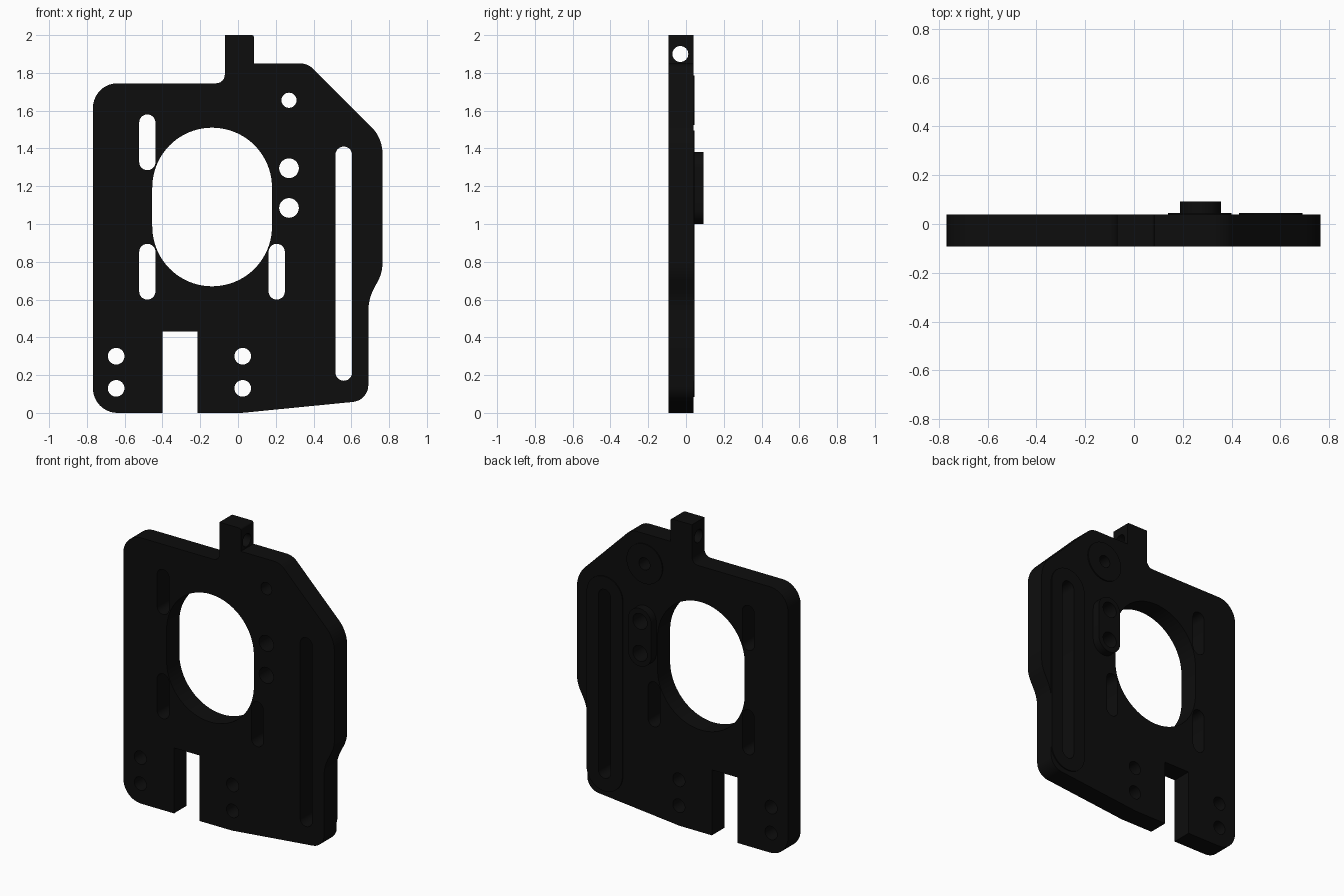
import bpy, bmesh, math
from mathutils import Vector

if "Cube" in bpy.data.objects:
    bpy.data.objects.remove(bpy.data.objects["Cube"])

black = bpy.data.materials.new("black")
black.diffuse_color = (0.004, 0.004, 0.004, 1)
black.use_nodes = True
black.node_tree.nodes["Principled BSDF"].inputs["Base Color"].default_value = black.diffuse_color

FRONT, BACK, PAD, BOSS = -0.0925, 0.039, 0.046, 0.0925


def rounded(corners, steps=10):
    """Replace each (x, z, radius) corner with a tangent arc."""
    pts, n = [], len(corners)
    for i, (x, z, r) in enumerate(corners):
        p = Vector((x, z))
        if r == 0:
            pts.append(p)
            continue
        a = (Vector(corners[i - 1][:2]) - p).normalized()
        b = (Vector(corners[(i + 1) % n][:2]) - p).normalized()
        half = a.angle(b) / 2
        centre = p + (a + b).normalized() * r / math.sin(half)
        start = p + a * r / math.tan(half) - centre
        end = p + b * r / math.tan(half) - centre
        sweep = math.atan2(start.x * end.y - start.y * end.x, start.dot(end))
        for k in range(steps + 1):
            t = sweep * k / steps
            c, s = math.cos(t), math.sin(t)
            pts.append(centre + Vector((start.x * c - start.y * s,
                                        start.x * s + start.y * c)))
    return pts


def stadium(x, z0, z1, r, n=24):
    """Upright slot outline; a circle when z1 - z0 equals 2r."""
    pts = []
    for zc, off in ((z1 - r, 0), (z0 + r, math.pi)):
        for k in range(n + 1):
            t = off + math.pi * k / n
            p = Vector((x + r * math.cos(t), zc + r * math.sin(t)))
            if all((p - q).length > 1e-5 for q in pts):
                pts.append(p)
    return pts


def circle(x, z, r):
    return stadium(x, z - r, z + r, r)


def prism(name, pts, y0, y1):
    """Extrude an x-z outline from y0 to y1."""
    bm = bmesh.new()
    face = bm.faces.new([bm.verts.new((p.x, y0, p.y)) for p in pts])
    ext = bmesh.ops.extrude_face_region(bm, geom=[face])["geom"]
    bmesh.ops.translate(bm, vec=(0, y1 - y0, 0),
                        verts=[v for v in ext if isinstance(v, bmesh.types.BMVert)])
    bmesh.ops.recalc_face_normals(bm, faces=bm.faces)
    mesh = bpy.data.meshes.new(name)
    bm.to_mesh(mesh)
    bm.free()
    mesh.materials.append(black)
    obj = bpy.data.objects.new(name, mesh)
    bpy.context.collection.objects.link(obj)
    return obj


def cut(obj, cutter):
    mod = obj.modifiers.new("cut", 'BOOLEAN')
    mod.operation, mod.solver, mod.object = 'DIFFERENCE', 'EXACT', cutter
    bpy.context.view_layer.objects.active = obj
    bpy.ops.object.modifier_apply(modifier=mod.name)
    bpy.data.objects.remove(cutter)


# Plate outline with bottom notch, waisted right edge and top tab
plate = prism("plate", rounded([
    (-0.768, 0, 0.13), (-0.4, 0, 0), (-0.4, 0.43, 0), (-0.215, 0.43, 0),
    (-0.215, 0, 0), (0.02, 0, 0.1), (0.69, 0.066, 0.09), (0.69, 0.6, 0.25),
    (0.765, 0.745, 0.2), (0.765, 1.455, 0.2), (0.37, 1.85, 0.1),
    (0.085, 1.85, 0), (0.085, 2.0, 0.012), (-0.07, 2.0, 0),
    (-0.07, 1.745, 0.045), (-0.768, 1.745, 0.13)]), FRONT, BACK)

# Raised pads and boss on the rear face
slot_pad = prism("slot_pad", stadium(0.56, 0.085, 1.495, 0.13), BACK - 0.01, PAD)
hole_pad = prism("hole_pad", circle(0.27, 1.655, 0.13), BACK - 0.01, PAD)
boss = prism("twin_hole_boss", stadium(0.272, 1.0, 1.38, 0.084), BACK - 0.01, BOSS)

# Through openings: (outline, parts it passes through)
openings = [
    (stadium(-0.137, 0.67, 1.51, 0.317, 40), [plate]),
    (stadium(0.56, 0.17, 1.41, 0.044), [plate, slot_pad]),
    (circle(0.27, 1.655, 0.04), [plate, hole_pad]),
    (circle(0.27, 1.295, 0.052), [plate, boss]),
    (circle(0.27, 1.085, 0.052), [plate, boss]),
    (stadium(-0.48, 1.285, 1.58, 0.043), [plate]),
    (stadium(-0.48, 0.6, 0.895, 0.043), [plate]),
    (stadium(0.205, 0.6, 0.895, 0.043), [plate]),
]
for x in (-0.645, 0.025):
    for z in (0.13, 0.3):
        openings.append((circle(x, z, 0.044), [plate]))
for outline, parts in openings:
    for part in parts:
        cut(part, prism("cutter", outline, -0.2, 0.2))

# Cross hole through the top tab
drill = prism("cutter", circle(0, 0, 0.042), -0.2, 0.2)
drill.rotation_euler = (0, 0, math.pi / 2)
drill.location = (0, -0.03, 1.9)
bpy.context.view_layer.update()
cut(plate, drill)

# Smooth rounded walls, keep machined edges sharp
for obj in (plate, slot_pad, hole_pad, boss):
    bpy.ops.object.select_all(action='DESELECT')
    obj.select_set(True)
    bpy.context.view_layer.objects.active = obj
    bpy.ops.object.shade_smooth_by_angle(angle=math.radians(30))
